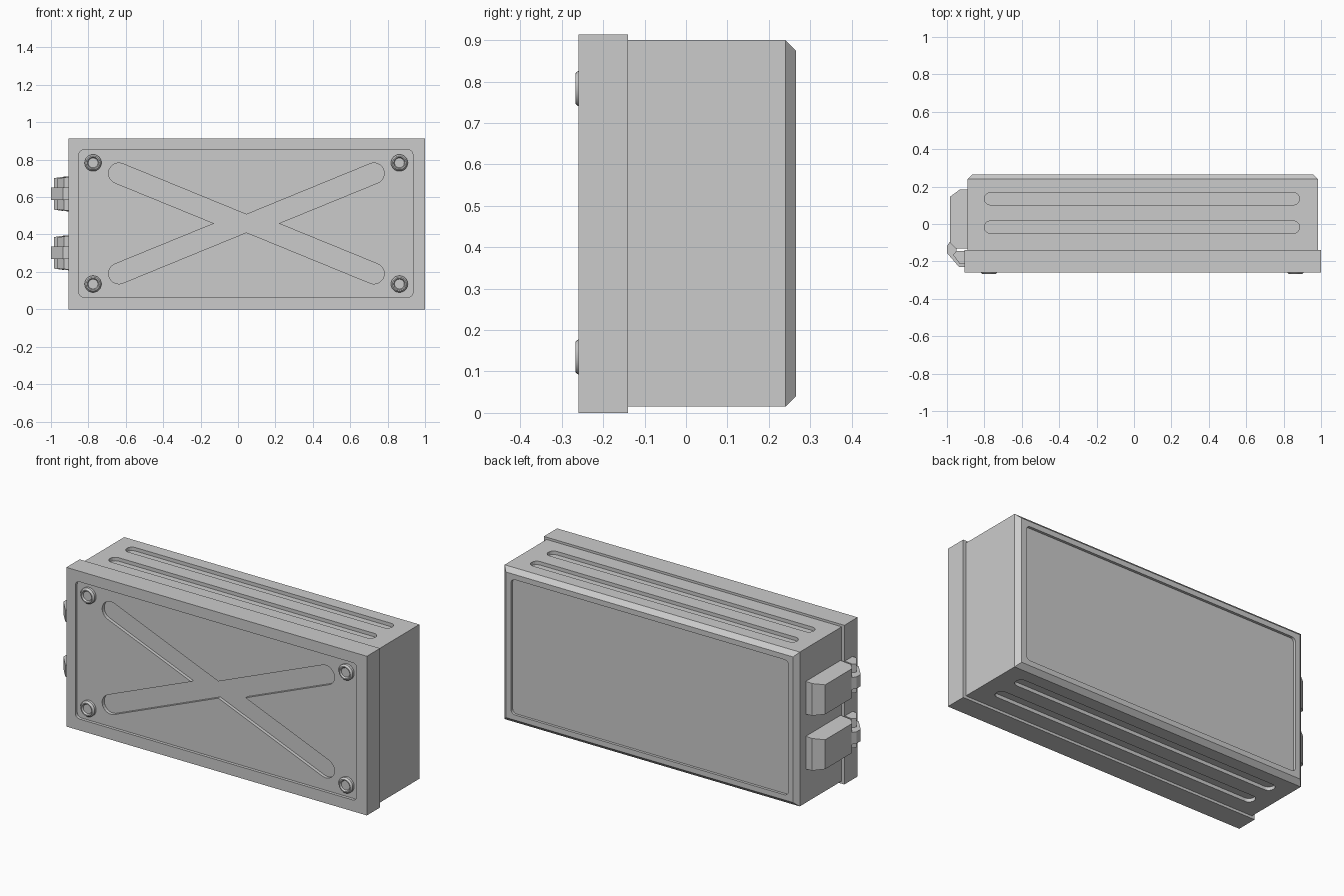
import bpy, bmesh
from math import sin, cos, pi, atan2

cube = bpy.data.objects.get("Cube")
if cube:
    bpy.data.objects.remove(cube, do_unlink=True)


def finish(name, bm):
    bmesh.ops.recalc_face_normals(bm, faces=bm.faces)
    mesh = bpy.data.meshes.new(name)
    bm.to_mesh(mesh)
    bm.free()
    obj = bpy.data.objects.new(name, mesh)
    bpy.context.collection.objects.link(obj)
    return obj


def prism(name, outline, plane, lo, hi):
    """Extrude a 2D outline; plane 'xz' runs along y, 'xy' runs along z."""
    bm = bmesh.new()
    place = (lambda u, v, d: (u, d, v)) if plane == "xz" else (lambda u, v, d: (u, v, d))
    ends = [[bm.verts.new(place(u, v, d)) for u, v in outline] for d in (lo, hi)]
    bm.faces.new(ends[0])
    bm.faces.new(ends[1][::-1])
    n = len(outline)
    for i in range(n):
        j = (i + 1) % n
        bm.faces.new((ends[0][i], ends[0][j], ends[1][j], ends[1][i]))
    return finish(name, bm)


def arc(cx, cy, r, start, end, steps):
    return [(cx + r * cos(start + (end - start) * i / steps),
             cy + r * sin(start + (end - start) * i / steps)) for i in range(steps + 1)]


def rounded_rect(x0, x1, y0, y1, r, steps=5):
    corners = [(x1 - r, y1 - r), (x0 + r, y1 - r), (x0 + r, y0 + r), (x1 - r, y0 + r)]
    pts = []
    for i, (x, y) in enumerate(corners):
        pts += arc(x, y, r, i * pi / 2, (i + 1) * pi / 2, steps)
    return pts


def rect(x0, x1, y0, y1):
    return [(x0, y0), (x1, y0), (x1, y1), (x0, y1)]


def activate(obj):
    bpy.ops.object.select_all(action="DESELECT")
    obj.select_set(True)
    bpy.context.view_layer.objects.active = obj


def cut(target, cutter):
    mod = target.modifiers.new("recess", "BOOLEAN")
    mod.operation = "DIFFERENCE"
    mod.solver = "EXACT"
    mod.object = cutter
    activate(target)
    bpy.ops.object.modifier_apply(modifier=mod.name)
    bpy.data.objects.remove(cutter, do_unlink=True)


# Lid with a sunken panel
lid = prism("lid", rect(-0.907, 1.0, 0.0, 0.913), "xz", -0.26, -0.14)
cut(lid, prism("panel_cutter", rounded_rect(-0.85, 0.935, 0.065, 0.852, 0.025),
               "xz", -0.3, -0.243))

# Cross-shaped groove pressed into the lid panel
cx, cz = 0.045, 0.459
cross = []
notches = [(0.172, 0), (0, 0.048), (-0.172, 0), (0, -0.048)]
for (nx, nz), (sx, sz) in zip(notches, [(1, 1), (-1, 1), (-1, -1), (1, -1)]):
    cross.append((cx + nx, cz + nz))
    tip = (sx * 0.682, sz * 0.268)
    a = atan2(tip[1], tip[0])
    cross += arc(cx + tip[0], cz + tip[1], 0.055, a - pi / 2, a + pi / 2, 12)
cut(lid, prism("cross_cutter", cross, "xz", -0.3, -0.224))

# Body with chamfered back edges
body = prism("body", rect(-0.89, 0.983, 0.015, 0.9), "xz", -0.145, 0.265)
bm = bmesh.new()
bm.from_mesh(body.data)
back_edges = [e for e in bm.edges if all(v.co.y > 0.2 for v in e.verts)]
bmesh.ops.bevel(bm, geom=back_edges, offset=0.025, segments=1, affect="EDGES")
bm.to_mesh(body.data)
bm.free()

# Back panel recess and the long grooves on the top and bottom
cut(body, prism("back_cutter", rounded_rect(-0.835, 0.925, 0.07, 0.845, 0.025),
                "xz", 0.25, 0.3))
for y in (0.135, -0.017):
    for lo, hi in ((0.88, 0.95), (-0.05, 0.035)):
        cut(body, prism("groove_cutter",
                        rounded_rect(-0.8, 0.885, y - 0.033, y + 0.033, 0.032),
                        "xy", lo, hi))

# Round feet at the lid corners
foot_profile = [(0.045, -0.235), (0.045, -0.257), (0.037, -0.267),
                (0.031, -0.267), (0.026, -0.258)]
segments = 24
for side, x in (("right", -0.775), ("left", 0.863)):
    for level, z in (("lower", 0.135), ("upper", 0.783)):
        bm = bmesh.new()
        rings = [[bm.verts.new((x + px, y, z + pz))
                  for px, pz in arc(0, 0, r, 0, 2 * pi, segments)[:-1]]
                 for r, y in foot_profile]
        for a, b in zip(rings, rings[1:]):
            for i in range(segments):
                j = (i + 1) % segments
                bm.faces.new((a[i], a[j], b[j], b[i]))
        bm.faces.new(rings[0])
        bm.faces.new(rings[-1])
        foot = finish(f"{level}_{side}_foot", bm)
        activate(foot)
        bpy.ops.object.shade_smooth_by_angle(angle=pi / 6)


def taper(obj, zc):
    for v in obj.data.vertices:
        v.co.z = zc + (v.co.z - zc) * (1 - 1.5 * max(0, -0.91 - v.co.x))


# Latches on the right side: body block, lid catch and narrow hook
latch_block = [(-0.88, 0.185), (-0.93, 0.185), (-0.985, 0.145),
               (-0.985, -0.1), (-0.955, -0.13), (-0.88, -0.13)]
lid_catch = [(-0.9, -0.145), (-0.95, -0.145), (-0.968, -0.165), (-0.93, -0.215), (-0.9, -0.215)]
hook = [(-0.95, -0.095), (-0.985, -0.095), (-1.0, -0.118), (-1.0, -0.155),
        (-0.935, -0.23), (-0.9, -0.23), (-0.9, -0.2), (-0.95, -0.15)]
for level, zc in (("lower", 0.302), ("upper", 0.617)):
    taper(prism(f"{level}_latch", latch_block, "xy", zc - 0.095, zc + 0.095), zc)
    taper(prism(f"{level}_lid_catch", lid_catch, "xy", zc - 0.09, zc + 0.09), zc)
    prism(f"{level}_latch_hook", hook, "xy", zc - 0.034, zc + 0.034)
